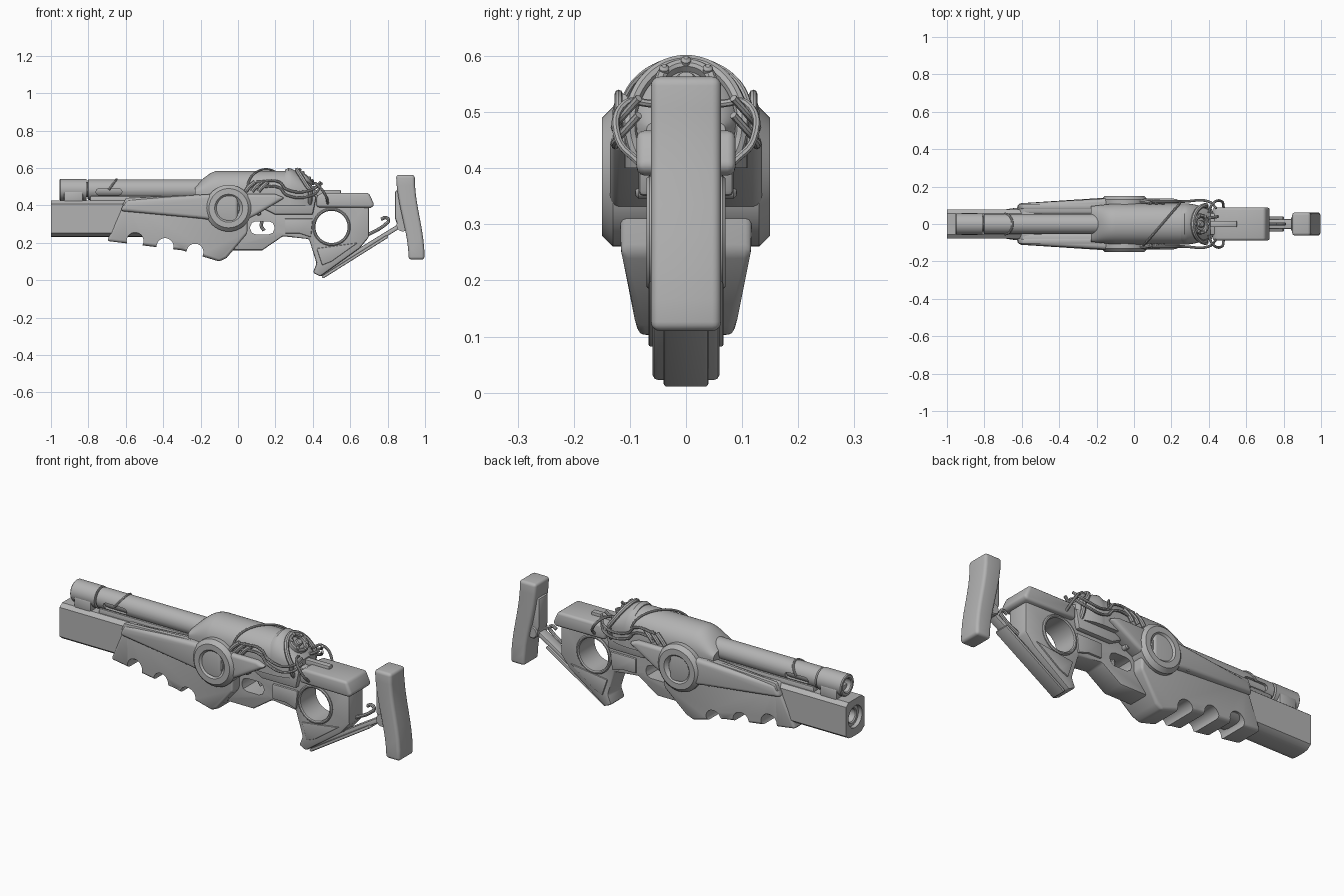
import bpy, bmesh
from math import sin, cos, pi, radians
from mathutils import Vector

cube = bpy.data.objects.get("Cube")
if cube:
    bpy.data.objects.remove(cube, do_unlink=True)

grey = bpy.data.materials.new("plain_grey")
grey.use_nodes = True
grey.diffuse_color = (.45, .45, .45, 1)
grey.node_tree.nodes["Principled BSDF"].inputs["Base Color"].default_value = grey.diffuse_color
parts, cutters = [], []
ACROSS, ALONG = Vector((0, 1, 0)), Vector((1, 0, 0))
SIDES = (("left", ACROSS), ("right", -ACROSS))


def add(name, data):
    part = bpy.data.objects.new(name, data)
    bpy.context.scene.collection.objects.link(part)
    data.materials.append(grey)
    parts.append(part)
    return part


def finish(name, bm, bevel=0, segments=2):
    bmesh.ops.recalc_face_normals(bm, faces=bm.faces)
    mesh = bpy.data.meshes.new(name)
    bm.to_mesh(mesh)
    bm.free()
    part = add(name, mesh)
    if bevel:
        modifier = part.modifiers.new("bevel", "BEVEL")
        modifier.width, modifier.segments = bevel, segments
        modifier.limit_method, modifier.angle_limit = "ANGLE", radians(35)
    return part


def prism(name, outline, near, far, bevel=.01, segments=2, shape=None):
    """Extrude a side outline (x, z) across y; shape may then move each y."""
    bm = bmesh.new()
    face = bm.faces.new([bm.verts.new((x, near, z)) for x, z in outline])
    extruded = bmesh.ops.extrude_face_region(bm, geom=[face])["geom"]
    for item in extruded:
        if isinstance(item, bmesh.types.BMVert):
            item.co.y = far
    if shape:
        for vert in bm.verts:
            vert.co.y = shape(vert.co)
    return finish(name, bm, bevel, segments)


def box(name, back, front, low, high, half_width, bevel=.008):
    outline = [(back, low), (back, high), (front, high), (front, low)]
    return prism(name, outline, -half_width, half_width, bevel)


def bar(name, start, end, thickness, half_width):
    """Straight slanted bar between two points of the side outline."""
    start, end = Vector(start), Vector(end)
    step = (end - start).orthogonal().normalized() * thickness / 2
    return prism(name, [start + step, end + step, end - step, start - step], -half_width, half_width, .006)


def loft(name, rings, closed=False):
    bm = bmesh.new()
    loops = [[bm.verts.new(point) for point in ring] for ring in rings]
    following = loops[1:] + loops[:1] if closed else loops[1:]
    for a, b in zip(loops, following):
        for i in range(len(a)):
            bm.faces.new((a[i - 1], a[i], b[i], b[i - 1]))
    if not closed:
        bm.faces.new(loops[0])
        bm.faces.new(loops[-1])
    return finish(name, bm)


def lathe(name, centre, axis, profile, closed=False, sides=40):
    """Revolve (distance, radius) pairs about an axis."""
    turn = Vector(axis).to_track_quat("Z", "Y")
    spokes = [(cos(2 * pi * i / sides), sin(2 * pi * i / sides)) for i in range(sides)]
    return loft(name, [[Vector(centre) + turn @ Vector((radius * c, radius * s, distance)) for c, s in spokes]
                       for distance, radius in profile], closed)


def disc(name, centre, axis, radius, depth, edge=.005):
    return lathe(name, centre, axis, [(0, radius), (depth - edge, radius), (depth, radius - edge)])


def ring(name, centre, axis, outer, inner, depth, edge=.005):
    profile = [(0, inner), (0, outer), (depth - edge, outer), (depth, outer - edge),
               (depth, inner + edge), (depth - edge, inner)]
    return lathe(name, centre, axis, profile, True)


def tube(name, points, radius):
    curve = bpy.data.curves.new(name, "CURVE")
    curve.dimensions, curve.bevel_depth = "3D", radius
    curve.bevel_resolution, curve.resolution_u, curve.use_fill_caps = 2, 6, True
    spline = curve.splines.new("BEZIER")
    spline.bezier_points.add(len(points) - 1)
    for knot, point in zip(spline.bezier_points, points):
        knot.co = point
        knot.handle_left_type = knot.handle_right_type = "AUTO"
    return add(name, curve)


def cut(part, cutter):
    parts.remove(cutter)
    cutters.append(cutter)
    cutter.hide_render = True
    modifier = part.modifiers.new("cut", "BOOLEAN")
    modifier.object, modifier.solver = cutter, "EXACT"


def clamp(value, low, high):
    return max(low, min(high, value))


def arch(x, half_width, top, base=.4, spring=.47, steps=24):
    """Roof section: a flattened half circle standing on straight walls."""
    angles = [pi * i / steps for i in range(steps + 1)]
    roof = [(x, -half_width * cos(a), spring + (top - spring) * abs(sin(a)) ** .85) for a in angles]
    return [(x, -half_width, base)] + roof + [(x, half_width, base)]


# Lower barrel: round housing with flattened sides and top, and an open bore
turns = [pi * i / 12 for i in range(24)]
section = [(clamp(.11 * sin(a), -.077, .077), .33 + clamp(.11 * cos(a), -.1, .095)) for a in turns]
lower = loft("lower_barrel", [[(x, y, z) for y, z in section] for x in (-1, 0)])
muzzle = Vector((-1, 0, .33))
cut(lower, disc("bore_cutter", muzzle - ALONG / 10, ALONG, .058, .2))
ring("bore_liner", muzzle + ALONG * .1, -ALONG, .06, .035, .08)

# Upper barrel with slots, band, bracket and open muzzle cap
tip = Vector((-.955, 0, .484))
upper = disc("upper_barrel", tip + ALONG, -ALONG, .054, .85)
cut(upper, box("slot_cutter", -.76, -.62, .455, .49, .1, .017))
disc("slot_core", tip + ALONG / 2, -ALONG, .04, .4)
ring("muzzle_cap", tip + ALONG * .145, -ALONG, .057, .035, .145)
box("muzzle_bracket", -.93, -.83, .41, .475, .058)
box("barrel_rib", -.79, 0, .4, .45, .05)
tube("barrel_band", [(-.69 + .04 * sin(a), .055 * cos(a), tip.z + .055 * sin(a)) for a in turns[:13]], .006)


# Handguard: narrow at its front and belly, with a row of finger scallops
def slim(co):
    return co.y * (.085 + .035 * clamp((co.x + .7) * 2, 0, 1)) * clamp(.7 + 2 * (co.z - .1), 0, 1)


guard = prism("handguard", [(-.6, .43), (-.7, .21), (-.3, .16), (-.1, .1), (-.06, .12), (.05, .25), (.05, .43)],
              -1, 1, .014, 3, slim)
for i in range(3):
    cut(guard, disc("scallop_cutter", (.16 * i - .55, -.2, .21 - .03 * i), ACROSS, .045, .4))


# Side armour: flared wing, round boss, rear arm, rail and bolt on both sides
def flare(co):
    edge = .11 + .035 * clamp(2 * co.x + 1.2, 0, 1)
    return clamp(co.y, -edge, edge)


boss = Vector((-.05, 0, .385))
for side, out in SIDES:
    prism(side + "_wing", [(-.6, .43), (0, .47), (0, .3), (-.2, .33), (-.63, .37)],
          .05 * out.y, .2 * out.y, .018, 3, flare)
    prism(side + "_rear_arm", [(0, .46), (.2, .46), (.25, .44), (.1, .35), (0, .3)],
          .05 * out.y, .135 * out.y, .016, 3)
    ring(side + "_boss", boss, out, .125, .055, .15, .02)
    disc(side + "_boss_face", boss, out, .06, .137)
    prism(side + "_rail", [(-.62, .4), (-.6, .44), (-.17, .46), (-.17, .44)], .08 * out.y, .105 * out.y, .005)
    disc(side + "_bolt", (-.22, 0, .345), out, .014, .13)

# Receiver shell with a rounded front lip, and the sloping rear cap
steps = [i / 8 for i in range(9)]
lip = [arch(.13 * t - .23, .095 + .015 * t, .5 + .085 * sin(t * pi / 2)) for t in steps]
loft("shell", lip + [arch(.27, .11, .585)])
loft("rear_cap", [arch(.25, .105, .59)] + [arch(.27 + .14 * t, .11 - .04 * t * t, .6 - .11 * t ** 1.5) for t in steps])
slope = Vector((.65, 0, .75)).normalized()
socket = Vector((.35, 0, .545))
ring("cap_socket", socket, slope, .055, .036, .022)
disc("socket_hub", socket, slope, .018, .024)
for a in turns[::4]:
    spoke = ACROSS * sin(a) + ACROSS.cross(slope) * cos(a)
    disc("socket_stud", socket + spoke * .045, slope, .009, .03)

# Rear frame: trigger housing, grip and lower horn with two openings
frame = prism("rear_frame", [(-.06, .45), (-.06, .16), (.13, .16), (.24, .235), (.38, .22), (.42, .09), (.4, .04),
                             (.44, .02), (.65, .17), (.7, .23), (.7, .42), (.4, .46)], -.06, .06)
grip = Vector((.5, 0, .285))
cut(frame, disc("ring_cutter", grip - ACROSS / 5, ACROSS, .086, .4))
cut(frame, box("trigger_cutter", .065, .195, .245, .315, .2, .03))
tube("trigger", [(.13, 0, .32), (.125, 0, .29), (.14, 0, .265)], .009)
for side, out in SIDES:
    near = out.y * .05
    ring(side + "_ring_rim", grip + out * near * out.y, out, .102, .086, .02)
    prism(side + "_side_plate", [(.1, .4), (.2, .35), (.4, .35), (.42, .45), (.1, .45)], near, out.y * .085)
    prism(side + "_grip_plate", [(.25, .25), (.33, .25), (.39, .23), (.4, .33), (.25, .33)], near, out.y * .07, .006)
    prism(side + "_horn_plate", [(.42, .17), (.45, .08), (.5, .1), (.64, .2)], near, out.y * .067, .005)
    disc(side + "_pin", (.11, 0, .36), out, .014, .09)

# Cheek rest and top rail
prism("cheek_rest", [(.42, .39), (.42, .45), (.45, .467), (.7, .467), (.73, .4), (.71, .387)], -.088, .088, .014, 3)
box("top_rail", .4, .55, .45, .483, .016, .004)

# Strut, hook, pivot and bracket leading to the curved shoulder pad
bar("strut", (.44, .03), (.88, .3), .024, .026)
bar("strut_skid", (.45, .015), (.8, .235), .016, .04)
tube("strut_hook", [(.69, 0, .24), (.79, 0, .3), (.805, 0, .32), (.79, 0, .335), (.765, 0, .325)], .009)
disc("pivot", (.88, -.045, .293), ACROSS, .032, .09)
prism("pad_bracket", [(.86, .27), (.84, .33), (.84, .48), (.9, .48), (.93, .27)], -.04, .04)
spine = [(.925 + .03 * cos(pi * t), .11 + .453 * t, .042 + .008 * t) for t in steps]
pad = [(x - half, z) for x, z, half in spine] + [(x + half, z) for x, z, half in reversed(spine)]
prism("shoulder_pad", pad, -.0625, .0625, .016, 4)

# Hoses and cables
tube("cap_hose", [(.385 - .07 * max(0, sin(a)), .1 * cos(a), .48 + .11 * sin(a))
                  for a in [pi * i / 12 for i in range(-3, 16)]], .012)
tube("shell_cable", [(.15 - .1 * cos(a), -.116 * cos(a), .475 + .118 * sin(a) ** .85) for a in turns[:12]], .006)
for side, out in SIDES:
    y = out.y * .12
    for i in range(3):
        x = .04 + .035 * i
        tube(side + "_cable_plug", [(x, y, .475), (x + .02, y, .5), (x + .05, y * .95, .525)], .011)
    for z in (.525, .495):
        tube(side + "_side_cable", [(.1, y, z), (.22, y, z), (.26, y, z - .04), (.4, y, z - .04), (.44, y * .7, z)], .007)
    tube(side + "_drop_cable", [(.4, y / 2, .515), (.42, y * .9, .515), (.47, y, .45), (.48, y * .7, .41)], .007)
tube("cap_spike", [(.38, .03, .49), (.42, .035, .5), (.45, .04, .52)], .008)

# Freeze modifiers, drop the cutters and smooth the rounded faces
bpy.ops.object.select_all(action="DESELECT")
for part in parts:
    part.select_set(True)
bpy.context.view_layer.objects.active = parts[0]
bpy.ops.object.convert(target="MESH")
for cutter in cutters:
    bpy.data.objects.remove(cutter, do_unlink=True)
bpy.ops.object.shade_smooth_by_angle(angle=radians(35))
